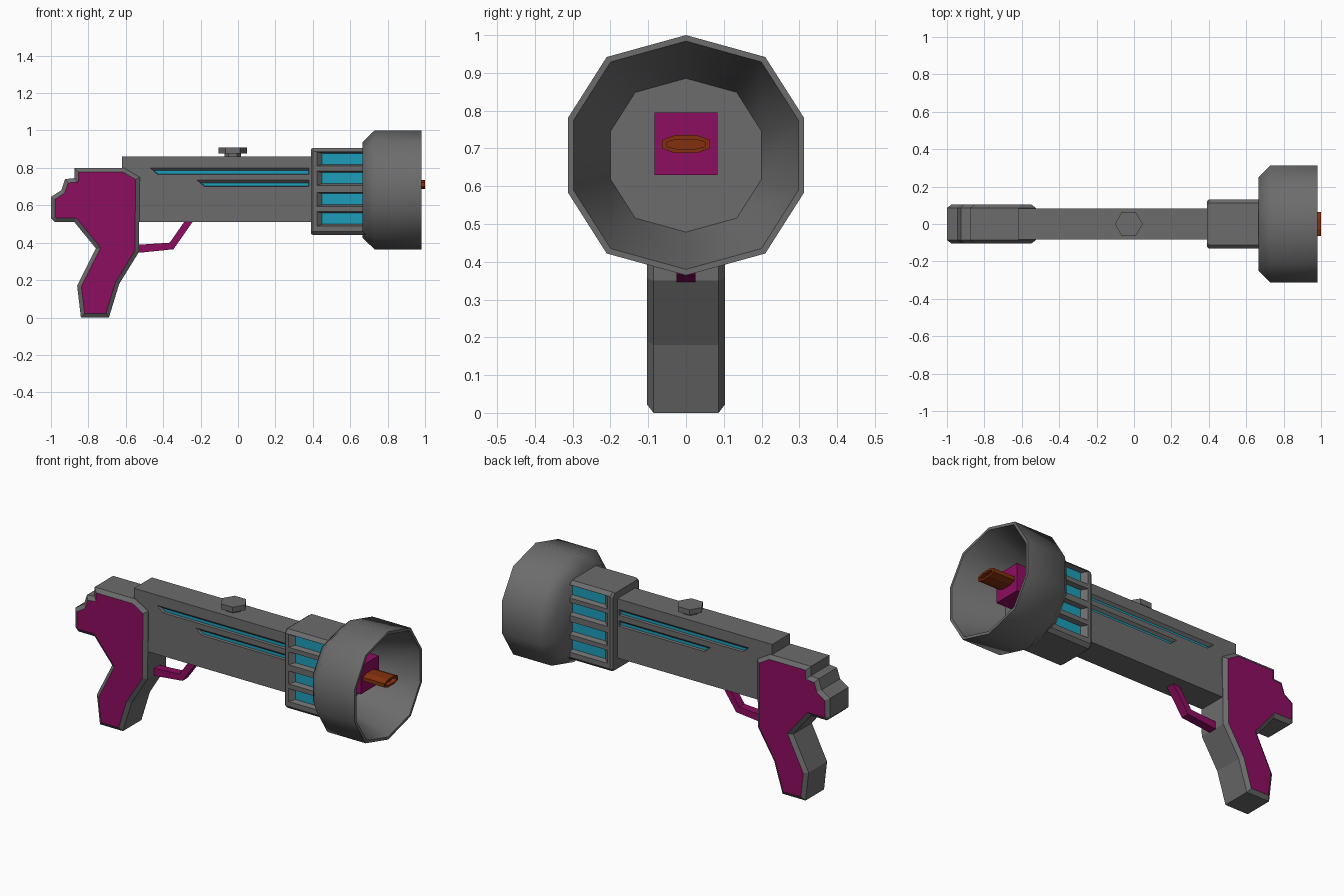
import bpy, bmesh

old = bpy.data.objects.get("Cube")
if old:
    bpy.data.objects.remove(old, do_unlink=True)


def material(name, rgb):
    m = bpy.data.materials.new(name)
    m.use_nodes = True
    m.diffuse_color = (*rgb, 1)
    m.node_tree.nodes["Principled BSDF"].inputs["Base Color"].default_value = (*rgb, 1)
    return m


GREY = material("gunmetal grey", (0.15, 0.15, 0.15))
MAGENTA = material("magenta", (0.27, 0.004, 0.12))
CYAN = material("cyan", (0.012, 0.34, 0.49))
ORANGE = material("burnt orange", (0.23, 0.03, 0.004))


def add_loft(bm, rings):
    """Skin a stack of equal-length rings and cap both ends."""
    loops = [[bm.verts.new(p) for p in ring] for ring in rings]
    n = len(loops[0])
    for a, b in zip(loops, loops[1:]):
        for i in range(n):
            j = (i + 1) % n
            bm.faces.new((a[i], a[j], b[j], b[i]))
    caps = [bm.faces.new(loops[0]), bm.faces.new(loops[-1])]
    bmesh.ops.recalc_face_normals(bm, faces=bm.faces[:])
    return caps


def finish(bm, name, *mats):
    mesh = bpy.data.meshes.new(name)
    bm.to_mesh(mesh)
    bm.free()
    for m in mats:
        mesh.materials.append(m)
    ob = bpy.data.objects.new(name, mesh)
    bpy.context.collection.objects.link(ob)
    return ob


def loft(name, rings, *mats):
    bm = bmesh.new()
    add_loft(bm, rings)
    return finish(bm, name, *mats)


def side_ring(points, y):
    return [(x, y, z) for x, z in points]


def cross_ring(points, x):
    return [(x, y, z) for y, z in points]


def rect(a0, b0, a1, b1):
    return [(a0, b0), (a1, b0), (a1, b1), (a0, b1)]


def cut_grooves(ob, grooves, half_width, depth):
    """Cut tapered grooves into both sides and colour their floors."""
    bm = bmesh.new()
    for outer, floor in grooves:
        for s in (-1, 1):
            add_loft(bm, [side_ring(outer, s * (half_width + 0.001)),
                          side_ring(floor, s * (half_width - depth))])
    cutter = finish(bm, "groove_cutter")
    cutter.hide_render = True
    mod = ob.modifiers.new("grooves", "BOOLEAN")
    mod.operation, mod.solver, mod.object = "DIFFERENCE", "EXACT", cutter
    graph = bpy.context.evaluated_depsgraph_get()
    mesh = bpy.data.meshes.new_from_object(ob.evaluated_get(graph))
    ob.modifiers.clear()
    ob.data = mesh
    bpy.data.objects.remove(cutter, do_unlink=True)
    for p in mesh.polygons:
        is_floor = abs(p.normal.y) > 0.95 and abs(p.center.y) < half_width - depth / 2
        p.material_index = 1 if is_floor else 0


# Grip and rear frame: bevelled slab with coloured side panels
outline = [(-0.84, 0), (-0.69, 0), (-0.635, 0.18), (-0.53, 0.35), (-0.525, 0.75),
           (-0.61, 0.80), (-0.875, 0.80), (-0.875, 0.745), (-0.925, 0.74),
           (-0.945, 0.68), (-1, 0.645), (-1, 0.53), (-0.98, 0.51),
           (-0.875, 0.51), (-0.76, 0.37), (-0.86, 0.17)]
bm = bmesh.new()
panels = add_loft(bm, [side_ring(outline, y) for y in (-0.086, 0.086)])
bmesh.ops.inset_individual(bm, faces=panels, thickness=0.022, depth=0.017,
                           use_even_offset=True)
for face in panels:
    face.material_index = 1
finish(bm, "grip", GREY, MAGENTA)

# Receiver with two slanted light strips on each side
HALF = 0.083
receiver = loft("receiver", [cross_ring(rect(-HALF, 0.51, HALF, 0.86), x)
                             for x in (-0.62, 0.42)], GREY, CYAN)
strips = []
for x, z in ((-0.47, 0.765), (-0.22, 0.70)):
    strips.append((
        [(x + 0.04, z), (0.38, z), (0.38, z + 0.035), (x, z + 0.035)],
        [(x + 0.043, z + 0.003), (0.377, z + 0.003), (0.377, z + 0.02), (x + 0.022, z + 0.02)]))
cut_grooves(receiver, strips, HALF, 0.014)

# Fore block with four glowing channels on each side
W, C = 0.132, 0.02
Z0, Z1 = 0.44, 0.907
block_section = [(-W + C, Z0), (W - C, Z0), (W, Z0 + C), (W, Z1 - C),
                 (W - C, Z1), (-W + C, Z1), (-W, Z1 - C), (-W, Z0 + C)]
block_front = [(y * 0.92, 0.673 + (z - 0.673) * 0.97) for y, z in block_section]
block = loft("fore_block", [cross_ring(block_front, 0.39), cross_ring(block_section, 0.402),
                            cross_ring(block_section, 0.685)], GREY, CYAN)
channels = [(rect(0.42, z - 0.041, 0.70, z + 0.036), rect(0.45, z - 0.031, 0.70, z + 0.028))
            for z in (0.85, 0.747, 0.634, 0.53)]
cut_grooves(block, channels, W, 0.025)

# Ten-sided flared muzzle, hollow at the front
quarter = [(0, 0.318), (0.21, 0.26), (0.313, 0.098)]
right = quarter + [(y, -z) for y, z in reversed(quarter)]
decagon = right + [(-y, z) for y, z in reversed(right[1:-1])]
muzzle = loft("muzzle", [[(x, y * k, 0.682 + z * k) for y, z in decagon]
                         for x, k in ((0.665, 0.8), (0.73, 1), (0.98, 1), (0.98, 0.95), (0.70, 0.64))],
              GREY)
bpy.ops.object.select_all(action="DESELECT")
muzzle.select_set(True)
bpy.context.view_layer.objects.active = muzzle
bpy.ops.object.shade_smooth_by_angle(angle=0.87)

# Emitter core inside the muzzle
loft("emitter_core", [cross_ring(rect(-0.083, 0.63, 0.083, 0.795), x)
                      for x in (0.68, 0.86)], MAGENTA)

# Emitter tip with a recessed end
tip = [(-0.063, 0.70), (-0.03, 0.688), (0.03, 0.688), (0.063, 0.70),
       (0.063, 0.722), (0.03, 0.735), (-0.03, 0.735), (-0.063, 0.722)]
tip_inner = [(y * 0.8, 0.711 + (z - 0.711) * 0.55) for y, z in tip]
loft("emitter_tip", [cross_ring(tip, 0.85), cross_ring(tip, 1.0),
                     cross_ring(tip_inner, 1.0), cross_ring(tip_inner, 0.975)], ORANGE)

# Trigger guard
guard = [(-0.56, 0.345), (-0.52, 0.347), (-0.345, 0.365), (-0.24, 0.515),
         (-0.285, 0.515), (-0.365, 0.40), (-0.52, 0.39), (-0.56, 0.39)]
loft("trigger_guard", [side_ring(guard, y) for y in (-0.025, 0.025)], MAGENTA)

# Hexagonal top knob on a short stem
hexagon = [(-1, 0), (-0.5, -0.84), (0.5, -0.84), (1, 0), (0.5, 0.84), (-0.5, 0.84)]
for name, r, low, high in (("knob_stem", 0.045, 0.85, 0.88), ("knob_cap", 0.075, 0.877, 0.908)):
    loft(name, [[(-0.028 + x * r, y * r, z) for x, y in hexagon] for z in (low, high)], GREY)
